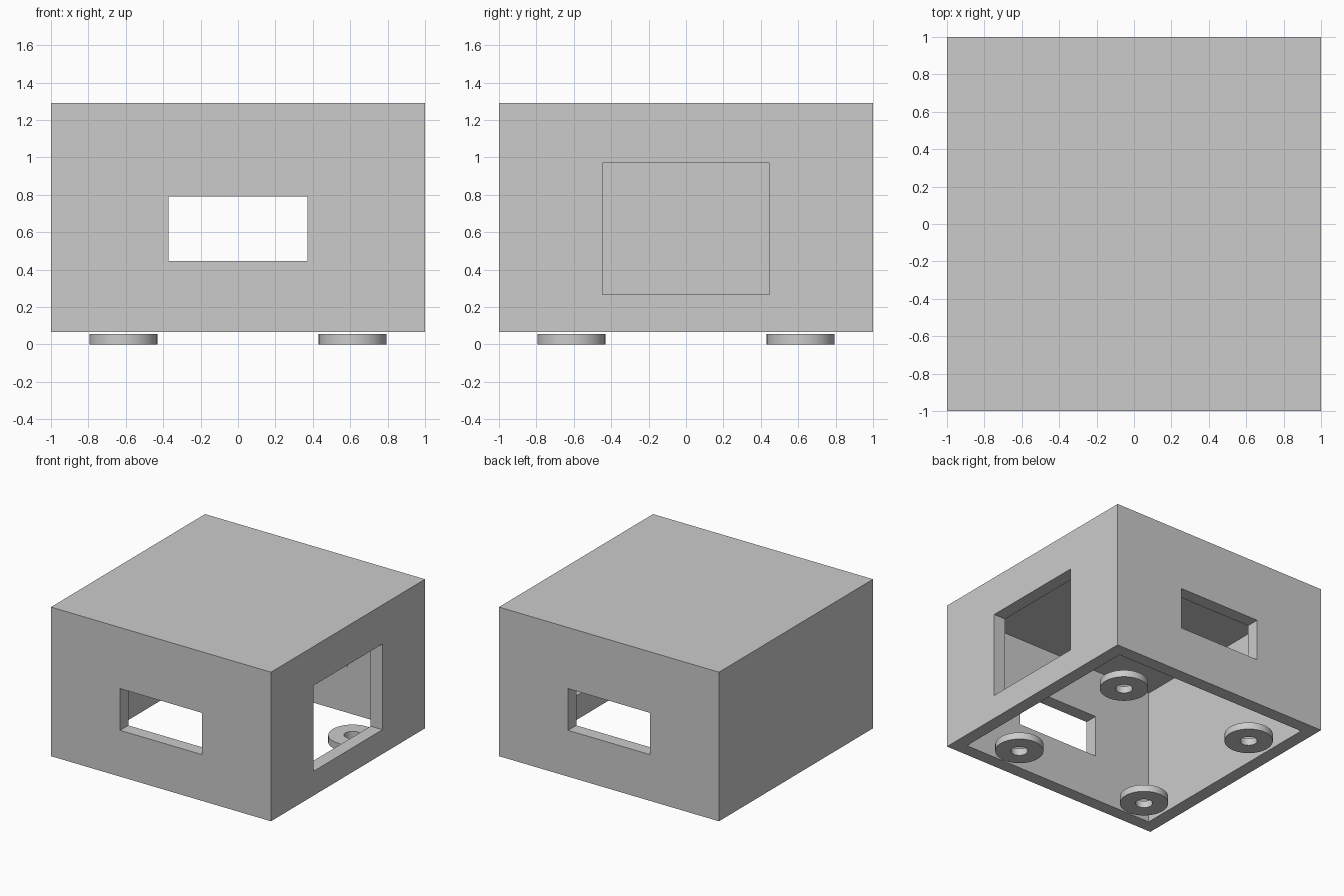
import bpy
import bmesh
from mathutils import Matrix, Vector

default = bpy.data.objects.get("Cube")
if default:
    bpy.data.objects.remove(default)

WALL = 0.107
BASE, TOP = 0.067, 1.292

# Plain grey finish
grey = bpy.data.materials.new("plain grey")
grey.use_nodes = True
colour = (0.6, 0.6, 0.6, 1)
grey.diffuse_color = colour
grey.node_tree.nodes["Principled BSDF"].inputs["Base Color"].default_value = colour


def add_object(name, bm):
    mesh = bpy.data.meshes.new(name)
    bm.to_mesh(mesh)
    bm.free()
    mesh.materials.append(grey)
    obj = bpy.data.objects.new(name, mesh)
    bpy.context.collection.objects.link(obj)
    return obj


def box(name, low, high):
    low, high = Vector(low), Vector(high)
    bm = bmesh.new()
    place = Matrix.Translation((low + high) / 2) @ Matrix.Diagonal((high - low).to_4d())
    bmesh.ops.create_cube(bm, size=1, matrix=place)
    return add_object(name, bm)


def cut(obj, cutter):
    cutter.hide_render = True
    mod = obj.modifiers.new("cut", "BOOLEAN")
    mod.operation = "DIFFERENCE"
    mod.solver = "EXACT"
    mod.object = cutter
    bpy.context.view_layer.objects.active = obj
    bpy.ops.object.modifier_apply(modifier=mod.name)
    bpy.data.objects.remove(cutter)


# Hollow housing, open underneath, with front and back windows and one side opening
housing = box("housing", (-1, -1, BASE), (1, 1, TOP))
inner = 1 - WALL
cut(housing, box("cavity_cutter", (-inner, -inner, -0.5), (inner, inner, TOP - WALL)))
cut(housing, box("window_cutter", (-0.372, -2, 0.447), (0.372, 2, 0.79)))
cut(housing, box("side_opening_cutter", (0.5, -0.447, 0.267), (2, 0.447, 0.971)))


# Ring feet: a rectangular section spun around the vertical axis
def ring_foot(name, x, y, outer=0.182, hole=0.064, height=0.057):
    bm = bmesh.new()
    section = [(hole, 0), (outer, 0), (outer, height), (hole, height)]
    verts = [bm.verts.new((r, 0, z)) for r, z in section]
    edges = [bm.edges.new((verts[i], verts[(i + 1) % 4])) for i in range(4)]
    bmesh.ops.spin(bm, geom=verts + edges, cent=(0, 0, 0), axis=(0, 0, 1),
                   angle=6.283185, steps=48)
    bmesh.ops.remove_doubles(bm, verts=bm.verts, dist=0.0005)
    bmesh.ops.recalc_face_normals(bm, faces=bm.faces)
    obj = add_object(name, bm)
    obj.location = (x, y, 0)
    bpy.ops.object.select_all(action="DESELECT")
    obj.select_set(True)
    bpy.context.view_layer.objects.active = obj
    bpy.ops.object.shade_smooth_by_angle()


for depth, y in (("front", -0.613), ("back", 0.613)):
    for side, x in (("left", 0.613), ("right", -0.613)):
        ring_foot(f"{depth}_{side}_foot", x, y)
